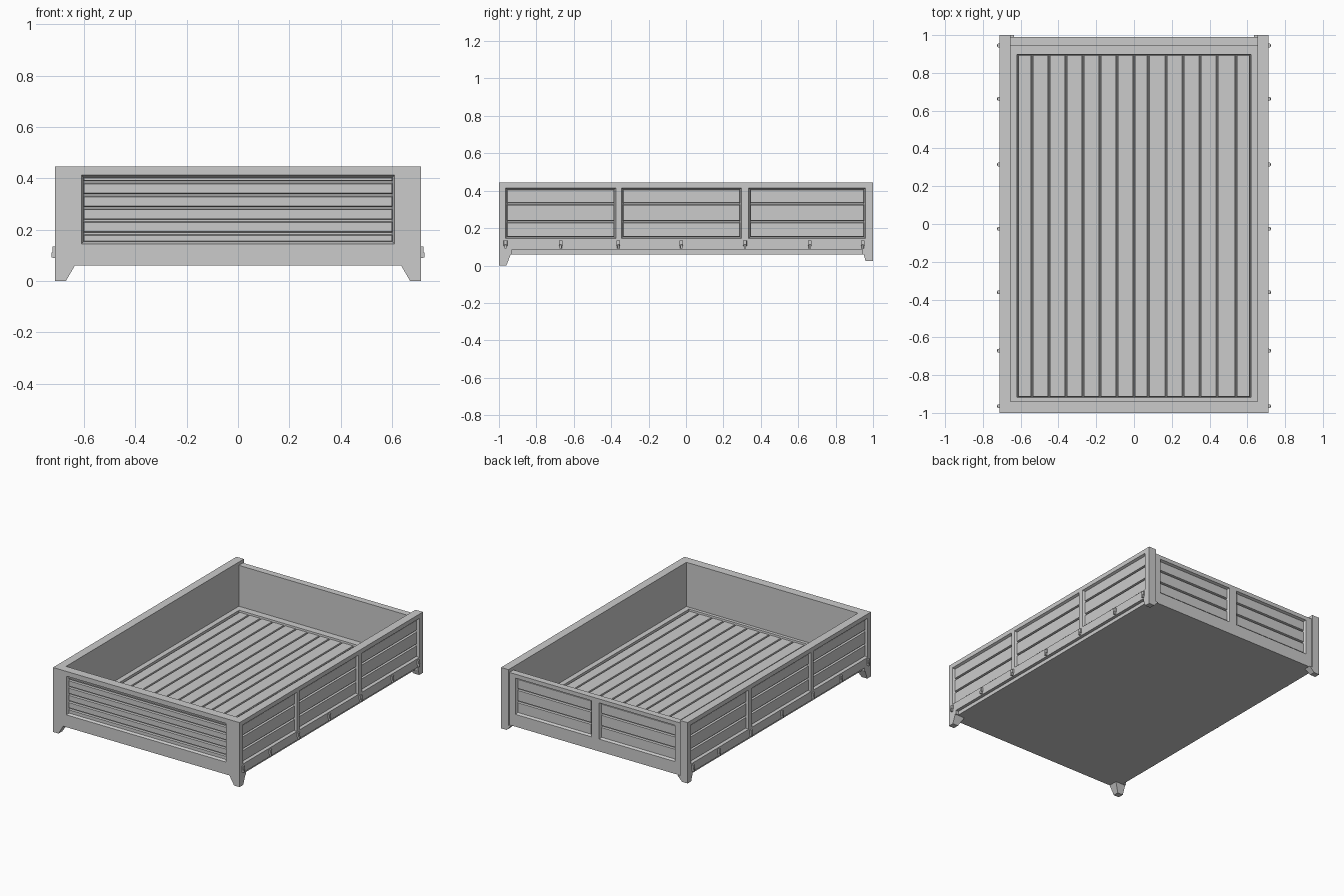
import bpy, bmesh

if "Cube" in bpy.data.objects:
    bpy.data.objects.remove(bpy.data.objects["Cube"])

AX = {'x': lambda d, u, v: (d, u, v),
      'y': lambda d, u, v: (u, d, v),
      'z': lambda d, u, v: (u, v, d)}


def loft(bm, a, b):
    """Closed solid between two matching quads."""
    va = [bm.verts.new(p) for p in a]
    vb = [bm.verts.new(p) for p in b]
    faces = [bm.faces.new(va), bm.faces.new(vb[::-1])]
    for i in range(4):
        j = (i + 1) % 4
        faces.append(bm.faces.new((va[j], va[i], vb[i], vb[j])))
    bmesh.ops.recalc_face_normals(bm, faces=faces)


def slab(bm, axis, u0, u1, v0, v1, d0, d1, inset=0.0):
    """Box along an axis; the rectangle at d1 shrinks by inset."""
    f = AX[axis]

    def rect(d, i):
        return [f(d, u0 + i, v0 + i), f(d, u1 - i, v0 + i),
                f(d, u1 - i, v1 - i), f(d, u0 + i, v1 - i)]
    loft(bm, rect(d0, 0), rect(d1, inset))


def finish(name, bm):
    me = bpy.data.meshes.new(name)
    bm.to_mesh(me)
    bm.free()
    ob = bpy.data.objects.new(name, me)
    bpy.context.collection.objects.link(ob)
    return ob


def cut(ob, bm):
    cutter = finish("cutter", bm)
    cutter.hide_render = True
    mod = ob.modifiers.new("cut", 'BOOLEAN')
    mod.operation, mod.solver, mod.object = 'DIFFERENCE', 'EXACT', cutter
    bpy.context.view_layer.objects.active = ob
    bpy.ops.object.modifier_apply(modifier=mod.name)
    bpy.data.objects.remove(cutter)


# Panels: axis, outer face, inward sign, u range, z range, plank seams
SIDE_SEAMS = [0.235, 0.33]
FRONT_SEAMS = [0.185, 0.235, 0.285, 0.335, 0.385]
panels = [('y', -1.0, 1, -0.61, 0.61, 0.145, 0.412, FRONT_SEAMS)]
for s in (-1, 1):
    for y0, y1 in ((-0.965, -0.375), (-0.345, 0.297), (0.335, 0.96)):
        panels.append(('x', 0.712 * s, -s, y0, y1, 0.145, 0.415, SIDE_SEAMS))
for u0, u1 in ((-0.61, -0.03), (0.03, 0.61)):
    panels.append(('y', 0.99, -1, u0, u1, 0.145, 0.395, [0.23, 0.315]))

# Tray body
bm = bmesh.new()
slab(bm, 'z', -0.712, 0.712, -1, 1, 0.06, 0.445)
body = finish("tray_body", bm)

# Recessed tailgate face and raised side rails
bm = bmesh.new()
slab(bm, 'y', -0.655, 0.655, 0, 0.6, 0.99, 1.1)
for s in (-1, 1):
    slab(bm, 'x', -0.93, 0.945, 0, 0.085, 0.69 * s, 0.8 * s)
cut(body, bm)

# Cargo cavity and wall panel recesses
bm = bmesh.new()
slab(bm, 'z', -0.655, 0.655, -0.94, 0.945, 0.14, 0.6)
for ax, d, s, u0, u1, z0, z1, seams in panels:
    slab(bm, ax, u0 - 0.01, u1 + 0.01, z0 - 0.01, z1 + 0.01,
         d - 0.025 * s, d + 0.025 * s, 0.02)
cut(body, bm)

# Lower tailgate top and floor recess
bm = bmesh.new()
slab(bm, 'z', -0.655, 0.655, 0.9, 1.1, 0.422, 0.6)
slab(bm, 'z', -0.622, 0.622, -0.92, 0.9, 0.165, 0.115, 0.005)
cut(body, bm)

# Wall planks
bm = bmesh.new()
for ax, d, s, u0, u1, z0, z1, seams in panels:
    edges = [z0 + 0.004] + seams + [z1 - 0.004]
    for a, b in zip(edges, edges[1:]):
        slab(bm, ax, u0 + 0.008, u1 - 0.008, a + 0.004, b - 0.004,
             d + 0.025 * s, d + 0.012 * s, 0.003)
finish("wall_planks", bm)

# Floor planks
bm = bmesh.new()
xs = [-0.617, -0.54, -0.45, -0.36, -0.27, -0.18, -0.09, 0,
      0.075, 0.17, 0.26, 0.35, 0.44, 0.54, 0.617]
for a, b in zip(xs, xs[1:]):
    slab(bm, 'z', a + 0.003, b - 0.003, -0.915, 0.895, 0.115, 0.13, 0.003)
finish("floor_planks", bm)

# Tapered corner feet
bm = bmesh.new()
for s in (-1, 1):
    for e, zb, yi_low, yi_top in ((-1, 0.0, 0.96, 0.937), (1, 0.025, 0.96, 0.95)):
        def quad(xi, yi, z):
            return [(xi * s, yi * e, z), (0.712 * s, yi * e, z),
                    (0.712 * s, e, z), (xi * s, e, z)]
        loft(bm, quad(0.67, yi_low, zb), quad(0.635, yi_top, 0.06))
finish("corner_feet", bm)

# Tie-down hooks along both side rails
bm = bmesh.new()
for s in (-1, 1):
    for y in (-0.965, -0.67, -0.362, -0.025, 0.315, 0.662, 0.945):
        slab(bm, 'x', y - 0.01, y + 0.01, 0.105, 0.135, 0.71 * s, 0.722 * s, 0.001)
        slab(bm, 'x', y - 0.006, y + 0.006, 0.09, 0.112, 0.71 * s, 0.726 * s, 0.001)
finish("tie_down_hooks", bm)
